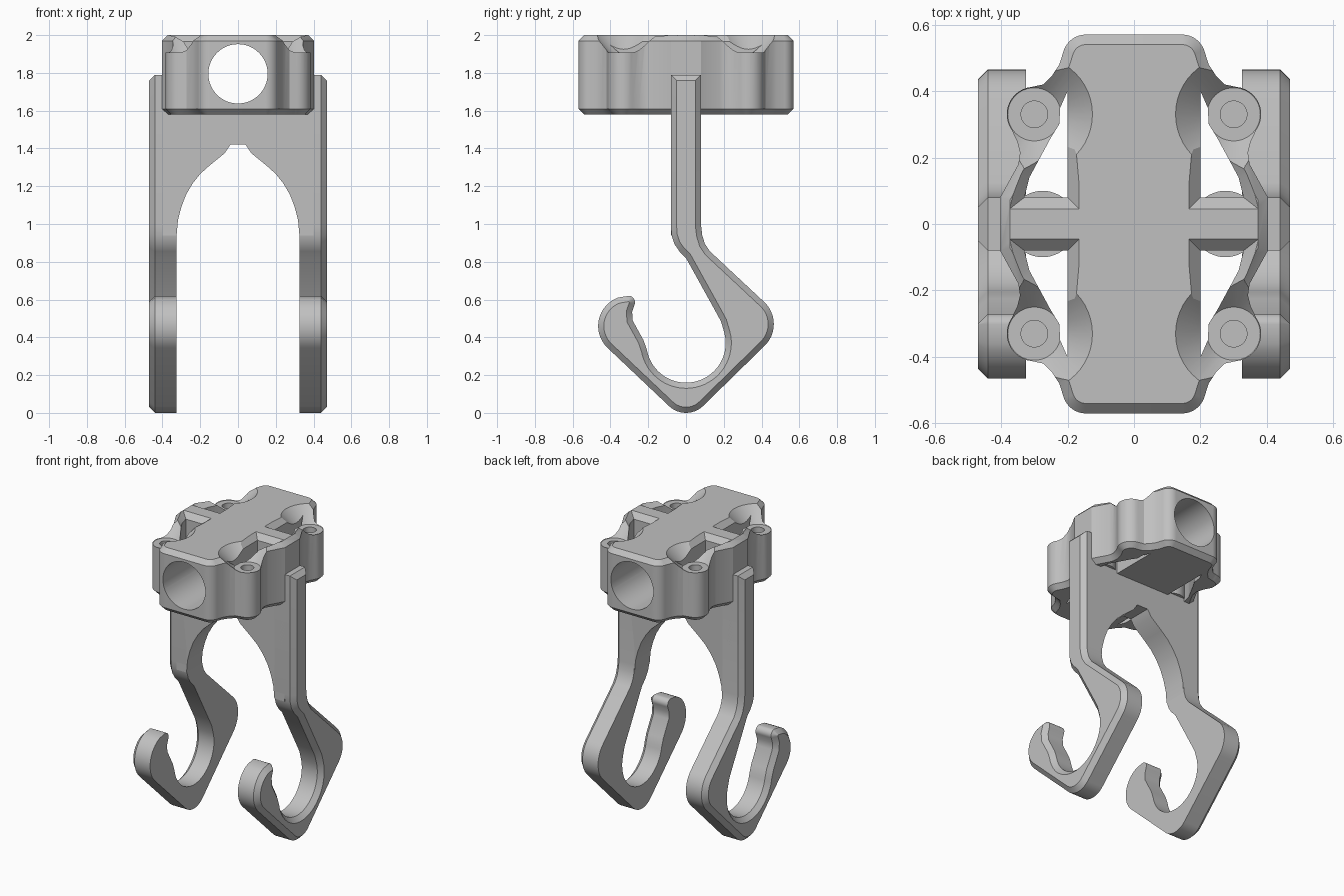
import bpy, bmesh, math
from mathutils import Vector

cube = bpy.data.objects.get("Cube")
if cube:
    bpy.data.objects.remove(cube, do_unlink=True)

grey = bpy.data.materials.new("plain grey")
grey.use_nodes = True
COLOUR = (0.53, 0.53, 0.53, 1)
grey.diffuse_color = COLOUR
grey.node_tree.nodes["Principled BSDF"].inputs["Base Color"].default_value = COLOUR


def arc(cx, cy, r, a0, a1, n=12):
    angles = [math.radians(a0 + (a1 - a0) * i / n) for i in range(n + 1)]
    return [(cx + r * math.cos(a), cy + r * math.sin(a)) for a in angles]


def inset(points, d):
    """Move a closed 2D outline inward by d (outward if negative)."""
    pts = [Vector(p) for p in points]
    n = len(pts)
    area = sum(pts[i - 1].x * pts[i].y - pts[i].x * pts[i - 1].y for i in range(n))
    side = 1 if area > 0 else -1
    out = []
    for i, p in enumerate(pts):
        a = (p - pts[i - 1]).normalized()
        b = (pts[(i + 1) % n] - p).normalized()
        na, nb = Vector((-a.y, a.x)), Vector((-b.y, b.x))
        m = (na + nb) / max(1 + na.dot(nb), 0.4)
        out.append(tuple(p + m * d * side))
    return out


def loft(name, layers, place):
    """Skin 2D outlines stacked at given depths; place maps (u, v, depth) to 3D."""
    bm = bmesh.new()
    rings = [[bm.verts.new(place(u, v, d)) for u, v in pts] for pts, d in layers]
    n = len(rings[0])
    for r0, r1 in zip(rings, rings[1:]):
        for i in range(n):
            j = (i + 1) % n
            bm.faces.new((r0[i], r0[j], r1[j], r1[i]))
    bm.faces.new(rings[0])
    bm.faces.new(rings[-1])
    bmesh.ops.recalc_face_normals(bm, faces=bm.faces)
    mesh = bpy.data.meshes.new(name)
    bm.to_mesh(mesh)
    bm.free()
    mesh.materials.append(grey)
    obj = bpy.data.objects.new(name, mesh)
    bpy.context.collection.objects.link(obj)
    return obj


def activate(obj):
    bpy.ops.object.select_all(action='DESELECT')
    obj.select_set(True)
    bpy.context.view_layer.objects.active = obj


def cut(target, cutter):
    activate(target)
    mod = target.modifiers.new("cut", 'BOOLEAN')
    mod.operation = 'DIFFERENCE'
    mod.solver = 'EXACT'
    mod.object = cutter
    bpy.ops.object.modifier_apply(modifier=mod.name)
    bpy.data.objects.remove(cutter, do_unlink=True)


def smooth(obj):
    activate(obj)
    bpy.ops.object.shade_smooth_by_angle(angle=math.radians(28))


def flat_xy(u, v, d):
    return (u, v, d)


def facing_y(u, v, d):
    return (u, d, v)


def circle(x, y, r, n=48):
    return arc(x, y, r, 0, 360, n)[:-1]


# Clamp block: symmetric outline with four screw lugs, chamfered top and bottom
quarter = (arc(0.145, 0.5, 0.07, 90, 20)
           + [(0.225, 0.48), (0.247, 0.446), (0.273, 0.42)]
           + arc(0.3, 0.33, 0.083, 85, -35)
           + [(0.352, 0.25), (0.343, 0.215), (0.348, 0.18), (0.403, 0.08)])
right_half = quarter + [(x, -y) for x, y in reversed(quarter)]
outline = right_half + [(-x, y) for x, y in reversed(right_half)]
small = inset(outline, 0.03)
block = loft("clamp_block", [(small, 1.58), (outline, 1.61), (outline, 1.97), (small, 2.0)], flat_xy)

# Pockets, countersinks and blind screw holes in each quadrant
pocket = [(0.2, 0.08), (0.33, 0.08), (0.315, 0.14), (0.25, 0.26),
          (0.225, 0.3), (0.222, 0.35), (0.2, 0.4)]
wide = inset(pocket, -0.045)
for sx in (1, -1):
    for sy in (1, -1):
        def place(u, v, d, sx=sx, sy=sy):
            return (u * sx, v * sy, d)
        cone = [(circle(0.3, 0.33, 0.08), 1.905), (circle(0.3, 0.33, 0.205), 2.03)]
        cut(block, loft("countersink_cutter", cone, place))
        hole = [(circle(0.3, 0.33, 0.04), 1.7), (circle(0.3, 0.33, 0.04), 1.95)]
        cut(block, loft("screw_cutter", hole, place))
        well = [(pocket, 1.5), (pocket, 1.965), (wide, 2.01)]
        cut(block, loft("pocket_cutter", well, place))

# Round bore running front to back
bore = circle(0, 1.795, 0.157, 64)
cut(block, loft("bore_cutter", [(bore, -0.8), (bore, 0.8)], facing_y))
smooth(block)

# Arched plate joining the two hooks under the block
arch = [(0.04, 1.42), (0.07, 1.375), (0.15, 1.31), (0.2, 1.265), (0.24, 1.215),
        (0.275, 1.155), (0.3, 1.09), (0.318, 1.02), (0.325, 0.94)]
half = arch + [(0.4, 0.94), (0.4, 1.62)]
plate_outline = half + [(-x, z) for x, z in reversed(half)]
plate = loft("arched_plate", [(plate_outline, -0.08), (plate_outline, 0.08)], facing_y)
smooth(plate)

# Hooks: outline in side elevation, chamfered on the outer face only
hook = ([(0.08, 1.79), (0.08, 0.99), (0.086, 0.94), (0.1, 0.895), (0.125, 0.857)]
        + arc(0.305, 0.47, 0.16, 48, -47)
        + arc(0, 0.13, 0.13, -47, -133)
        + arc(-0.305, 0.46, 0.16, 227, 110, 16)
        + arc(-0.305, 0.585, 0.035, 85, -20, 8)
        + [(-0.285, 0.535), (-0.283, 0.49), (-0.225, 0.385)]
        + arc(0, 0.37, 0.21, 190, 375, 32)
        + [(0.185, 0.485), (0.155, 0.54), (0.0, 0.82), (-0.035, 0.855),
           (-0.062, 0.895), (-0.076, 0.94), (-0.08, 0.99), (-0.08, 1.79)])
layers = [(hook, 0.325), (hook, 0.44), (inset(hook, 0.03), 0.47)]
for side, name in ((1, "left"), (-1, "right")):
    def stand(u, v, d, side=side):
        return (d * side, u, v)
    smooth(loft(name + "_hook", layers, stand))
    # Round boss where the plate meets the block
    disc = circle(0.275 * side, 0, 0.1)
    smooth(loft(name + "_boss", [(disc, 1.6), (disc, 1.72)], flat_xy))
